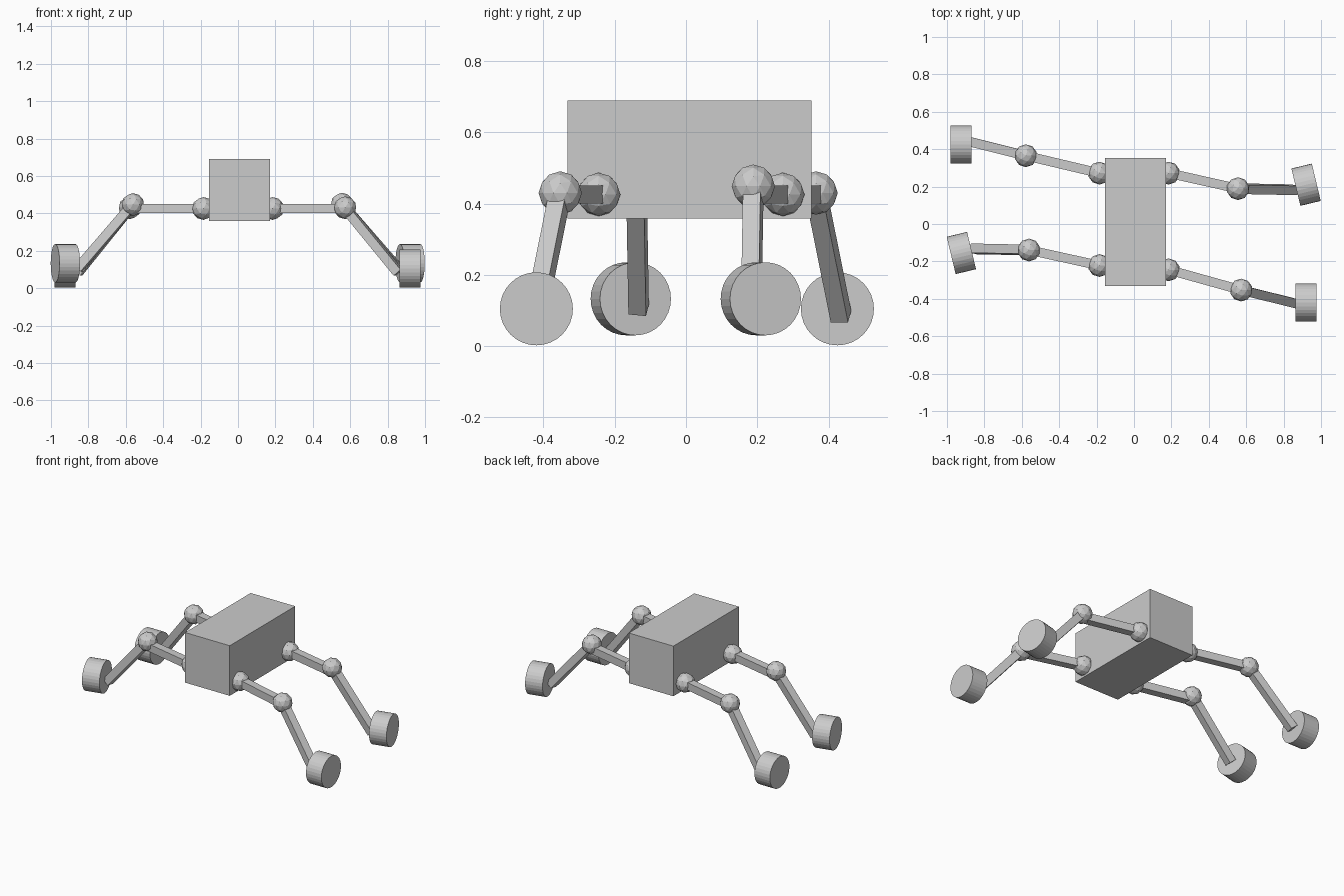
import bpy
from math import radians, pi
from mathutils import Vector, Matrix

if "Cube" in bpy.data.objects:
    bpy.data.objects.remove(bpy.data.objects["Cube"])

JOINT_R, BEAM, FOOT_R, FOOT_W = 0.061, 0.05, 0.1025, 0.112


def joint(name, pos):
    bpy.ops.mesh.primitive_ico_sphere_add(subdivisions=2, radius=JOINT_R, location=pos)
    bpy.context.object.name = name


def box(name, size, matrix):
    bpy.ops.mesh.primitive_cube_add(size=1)
    ob = bpy.context.object
    ob.name = name
    ob.data.transform(Matrix.Diagonal((*size, 1)))
    ob.matrix_world = matrix


def beam(name, a, b, side):
    """Square beam from a to b, one pair of faces turned towards side."""
    d = (b - a).normalized()
    s = (side - d * side.dot(d)).normalized()
    rot = Matrix((d, s, d.cross(s))).transposed().to_4x4()
    box(name, ((b - a).length, BEAM, BEAM), Matrix.Translation((a + b) / 2) @ rot)


def foot(name, pos, yaw):
    bpy.ops.mesh.primitive_cylinder_add(vertices=32, radius=FOOT_R, depth=FOOT_W,
                                        location=pos, rotation=(0, pi / 2, radians(yaw)))
    bpy.context.object.name = name


# Body
box("body", (0.326, 0.684, 0.331), Matrix.Translation((0.009, 0.010, 0.524)))

# Legs: hip, knee, ankle, foot centre, foot yaw
legs = {
    "front_left": ((-0.185, -0.222, 0.426), (-0.562, -0.139, 0.447),
                   (-0.857, -0.133, 0.103), (-0.923, -0.155, 0.133), 13.5),
    "back_left": ((-0.185, 0.272, 0.426), (-0.578, 0.365, 0.430),
                  (-0.857, 0.435, 0.083), (-0.926, 0.425, 0.105), 0),
    "front_right": ((0.185, -0.245, 0.426), (0.573, -0.353, 0.430),
                    (0.857, -0.423, 0.083), (0.919, -0.420, 0.105), 0),
    "back_right": ((0.185, 0.272, 0.426), (0.556, 0.189, 0.449),
                   (0.857, 0.183, 0.103), (0.920, 0.210, 0.133), 13.5),
}
for name, (hip, knee, ankle, foot_pos, yaw) in legs.items():
    hip, knee, ankle = Vector(hip), Vector(knee), Vector(ankle)
    level_knee = Vector((knee.x, knee.y, hip.z))
    side = Vector((0, 0, 1)).cross(level_knee - hip).normalized()
    joint(name + "_hip", hip)
    beam(name + "_upper_leg", hip, level_knee, side)
    joint(name + "_knee", knee)
    beam(name + "_lower_leg", knee, ankle, side)
    foot(name + "_foot", foot_pos, yaw)
